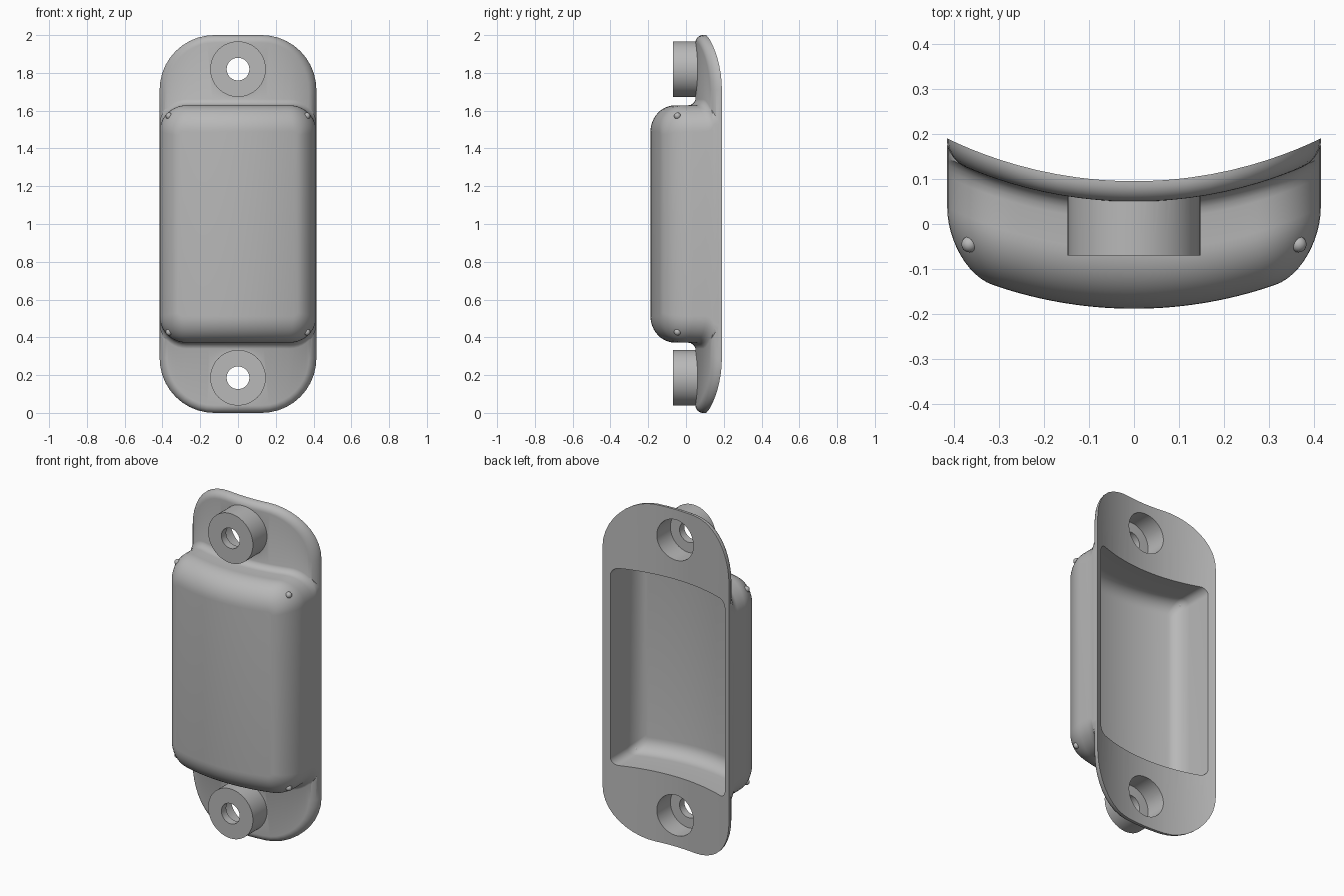
import bpy, bmesh, math
from mathutils import Matrix

if "Cube" in bpy.data.objects:
    bpy.data.objects.remove(bpy.data.objects["Cube"])

R = 0.954          # radius of the curve that the whole housing follows
MID = 1.0          # height of the middle

grey = bpy.data.materials.new("light_grey")
grey.diffuse_color = (0.48, 0.48, 0.48, 1)
grey.use_nodes = True
grey.node_tree.nodes["Principled BSDF"].inputs["Base Color"].default_value = grey.diffuse_color


def sag(x):
    return R - math.sqrt(R * R - x * x)


def outline(hx, hz, r, n=10, m=28):
    """Upper half of a rounded rectangle, left to right."""
    pts = []
    for i in range(n + 1):
        a = math.pi - i / n * math.pi / 2
        pts.append((-hx + r + r * math.cos(a), hz - r + r * math.sin(a)))
    pts += [((hx - r) * (2 * i / m - 1), hz) for i in range(1, m)]
    for i in range(n + 1):
        a = math.pi / 2 * (1 - i / n)
        pts.append((hx - r + r * math.cos(a), hz - r + r * math.sin(a)))
    return pts


def new_object(name, bm):
    bmesh.ops.recalc_face_normals(bm, faces=bm.faces)
    me = bpy.data.meshes.new(name)
    bm.to_mesh(me)
    bm.free()
    me.materials.append(grey)
    ob = bpy.data.objects.new(name, me)
    bpy.context.collection.objects.link(ob)
    return ob


def curved_loft(name, layers):
    """Stack rounded rectangles (y, hx, hz, r) and bend them along the curve."""
    bm = bmesh.new()
    rings = []
    for y, hx, hz, r in layers:
        top = outline(hx, hz, r)
        rings.append([[bm.verts.new((x, y + sag(x), MID + s * z)) for x, z in top]
                      for s in (1, -1)])
    loops = [t + b[::-1] for t, b in rings]
    for a, b in zip(loops, loops[1:]):
        for i in range(len(a)):
            j = (i + 1) % len(a)
            bm.faces.new((a[i], a[j], b[j], b[i]))
    for t, b in (rings[0], rings[-1]):
        for i in range(len(t) - 1):
            bm.faces.new((t[i], t[i + 1], b[i + 1], b[i]))
    return new_object(name, bm)


def rod(name, r, y0, y1, z):
    bm = bmesh.new()
    mat = Matrix.Translation((0, (y0 + y1) / 2, z)) @ Matrix.Rotation(math.pi / 2, 4, 'X')
    bmesh.ops.create_cone(bm, cap_ends=True, segments=64, radius1=r, radius2=r,
                          depth=y1 - y0, matrix=mat)
    return new_object(name, bm)


def combine(target, other, op):
    mod = target.modifiers.new("bool", 'BOOLEAN')
    mod.object, mod.operation, mod.solver = other, op, 'EXACT'
    bpy.context.view_layer.objects.active = target
    bpy.ops.object.modifier_apply(modifier=mod.name)
    bpy.data.objects.remove(other)


def quarter(steps=8):
    """Inset and depth fractions of a rounded edge, from face to side."""
    for k in range(steps + 1):
        a = k / steps * math.pi / 2
        yield 1 - math.sin(a), 1 - math.cos(a)


# Curved mounting plate with a rounded front edge
housing = curved_loft("housing", [
    (0.05 + 0.04 * d, 0.415 - 0.04 * i, 1.0 - 0.04 * i, 0.29 - 0.04 * i)
    for i, d in quarter()] + [(0.095, 0.415, 1.0, 0.29)])

# Raised box with soft edges and a flared foot
box = [(-0.188 + 0.13 * d, 0.4145 - 0.1 * i, 0.628 - 0.14 * i, 0.14 - 0.12 * i)
       for i, d in quarter(12)]
box += [(y, 0.4145, 0.628 + f, 0.14) for y, f in
        ((0.01, 0), (0.025, 0.003), (0.037, 0.01), (0.046, 0.021), (0.052, 0.037), (0.08, 0.037))]
combine(housing, curved_loft("box", box), 'UNION')

# Screw bosses
for z in (0.186, 1.82):
    combine(housing, rod("boss", 0.147, -0.07, 0.08, z), 'UNION')

# Open pocket in the back
pocket = [(-0.143 + 0.08 * d, 0.376 - 0.055 * i, 0.585 - 0.08 * i, 0.045 - 0.03 * i)
          for i, d in quarter()]
pocket += [(0.3, 0.376, 0.585, 0.045)]
combine(housing, curved_loft("pocket", pocket), 'DIFFERENCE')

# Screw holes with wide bores from the back
for z in (0.186, 1.82):
    combine(housing, rod("bore", 0.12, -0.025, 0.4, z), 'DIFFERENCE')
    combine(housing, rod("hole", 0.06, -0.3, 0.1, z), 'DIFFERENCE')

# Small bumps on the box corners
bm = bmesh.new()
for x in (-0.365, 0.365):
    for z in (-0.572, 0.572):
        bmesh.ops.create_uvsphere(bm, u_segments=16, v_segments=10, radius=0.018,
                                  matrix=Matrix.Translation((x, -0.045, MID + z)))
bumps = new_object("corner_bumps", bm)

for ob in (housing, bumps):
    bpy.ops.object.select_all(action='DESELECT')
    ob.select_set(True)
    bpy.context.view_layer.objects.active = ob
    bpy.ops.object.shade_smooth_by_angle(angle=math.radians(30))
